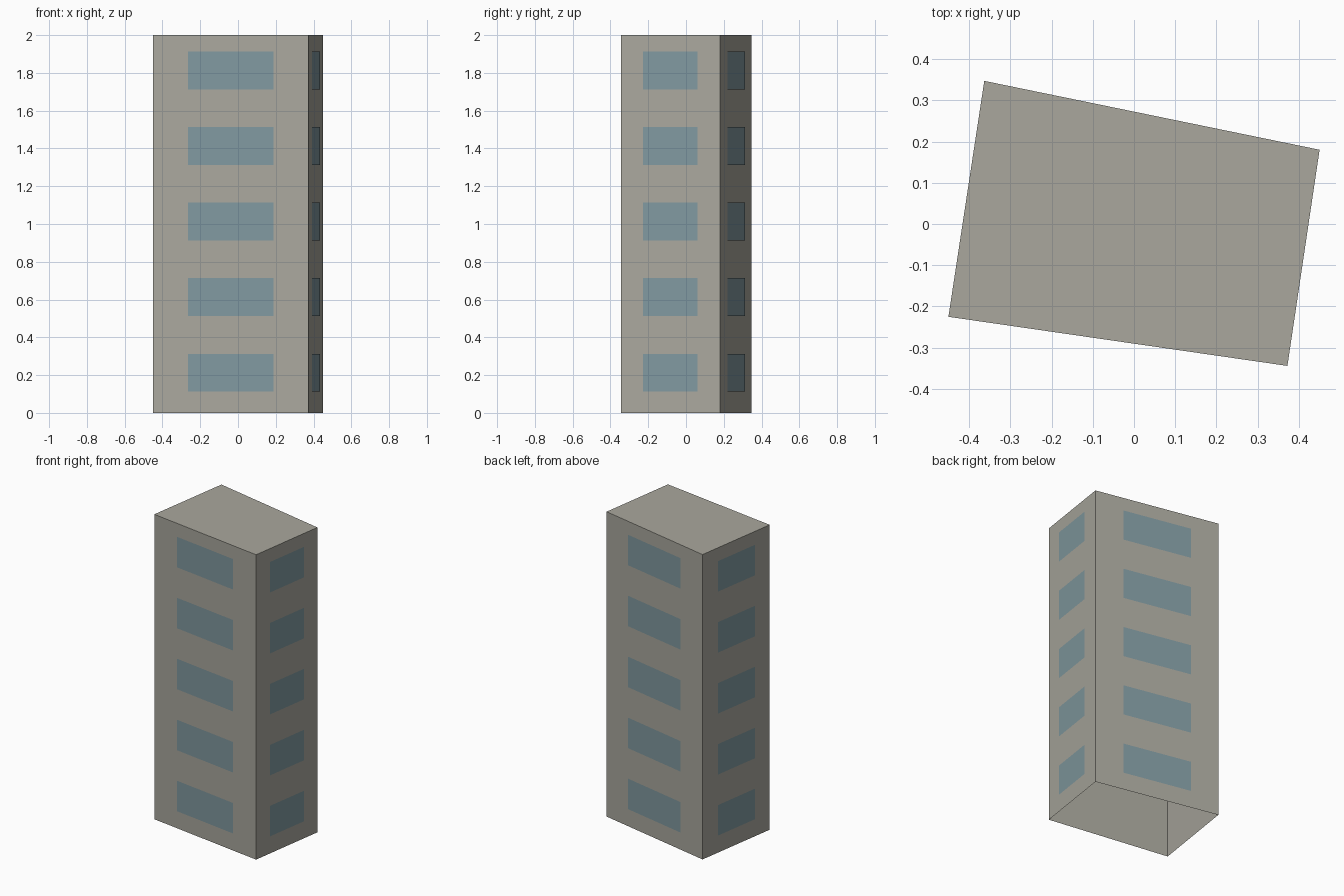
import bpy
from mathutils import Vector

cube = bpy.data.objects.get("Cube")
if cube:
    bpy.data.objects.remove(cube, do_unlink=True)


def make_material(name, colour):
    mat = bpy.data.materials.new(name)
    mat.use_nodes = True
    mat.diffuse_color = (*colour, 1)
    bsdf = mat.node_tree.nodes["Principled BSDF"]
    bsdf.inputs["Base Color"].default_value = (*colour, 1)
    bsdf.inputs["Roughness"].default_value = 0.9
    return mat


def make_object(name, verts, faces, mat):
    mesh = bpy.data.meshes.new(name)
    mesh.from_pydata(verts, [], faces)
    mesh.materials.append(mat)
    obj = bpy.data.objects.new(name, mesh)
    bpy.context.collection.objects.link(obj)
    return obj


concrete = make_material("warm grey concrete", (0.40, 0.39, 0.34))
glass = make_material("blue grey glass", (0.22, 0.32, 0.35))

HEIGHT = 2.0
FLOORS = 5
UP = Vector((0, 0, 1))

# Slightly skewed footprint, counter-clockwise from the front right corner
corners = [Vector(p) for p in ((-0.45, -0.225, 0), (0.372, -0.344, 0),
                               (0.45, 0.18, 0), (-0.363, 0.347, 0))]

# Tower shell: four walls and a flat roof, open underneath
walls = [(i, (i + 1) % 4, (i + 1) % 4 + 4, i + 4) for i in range(4)]
make_object("tower_shell", corners + [c + UP * HEIGHT for c in corners],
            walls + [(4, 5, 6, 7)], concrete)

# One wide window plate per floor on every wall
for i, side in enumerate(("front", "left", "back", "right")):
    start, end = corners[i], corners[(i + 1) % 4]
    outward = (end - start).cross(UP).normalized() * 0.002
    a = start.lerp(end, 0.225) + outward
    b = start.lerp(end, 0.775) + outward
    verts, faces = [], []
    for floor in range(FLOORS):
        low = UP * (0.113 + floor * HEIGHT / FLOORS)
        high = low + UP * 0.2
        n = len(verts)
        verts += [a + low, b + low, b + high, a + high]
        faces.append((n, n + 1, n + 2, n + 3))
    make_object(side + "_windows", verts, faces, glass)
